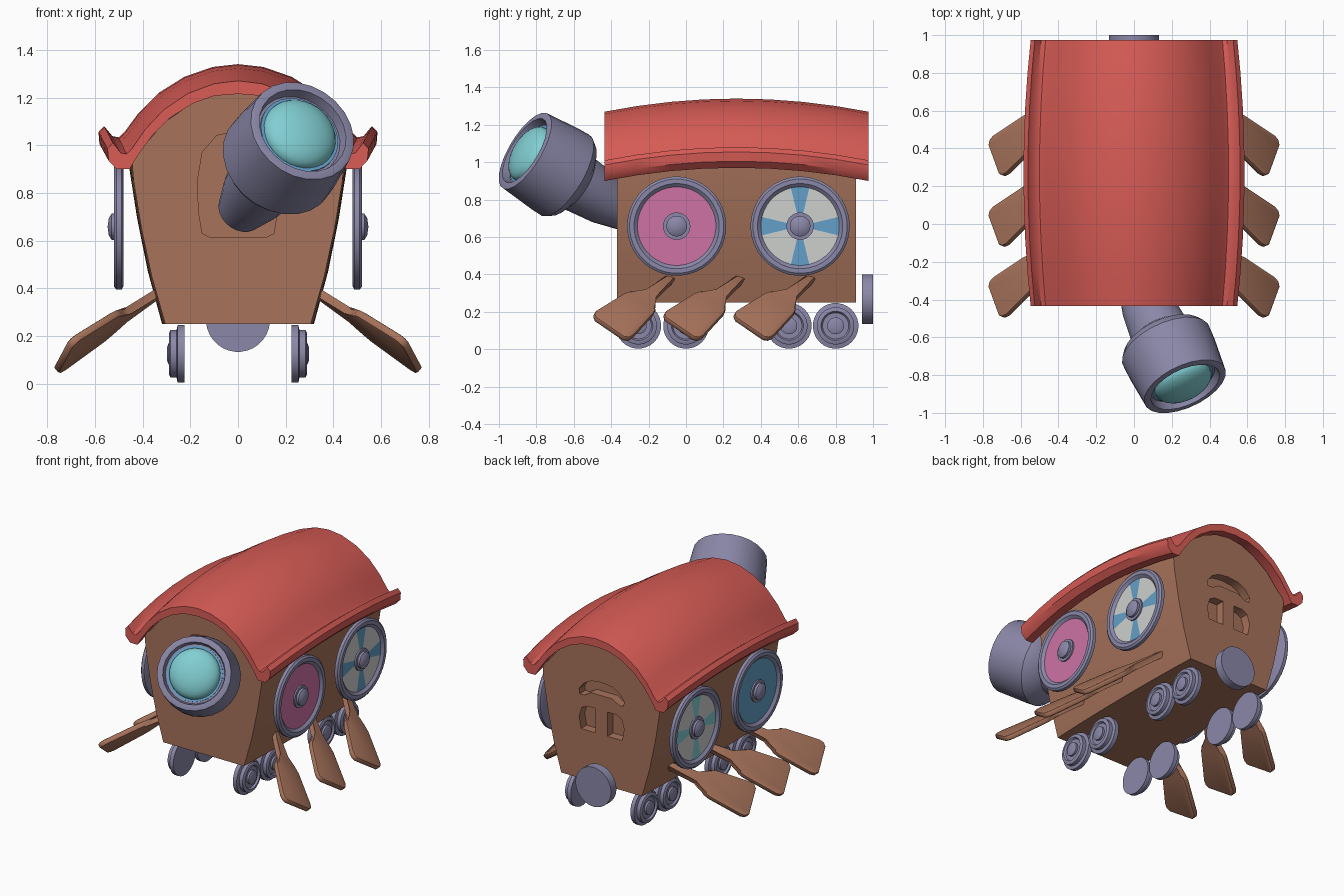
import bpy, bmesh, math
from mathutils import Vector, Matrix

if "Cube" in bpy.data.objects:
    bpy.data.objects.remove(bpy.data.objects["Cube"])


def mat(name, r, g, b):
    m = bpy.data.materials.new(name)
    m.diffuse_color = (r, g, b, 1)
    m.use_nodes = True
    m.node_tree.nodes["Principled BSDF"].inputs["Base Color"].default_value = m.diffuse_color
    return m


BROWN = mat("brown_wood", .39, .172, .105)
RED = mat("red_roof", .69, .107, .093)
METAL = mat("purple_metal", .255, .245, .39)
TEAL = mat("teal_glass", .22, .62, .65)
PINK = mat("pink", .61, .171, .376)
BLUE = mat("blue", .127, .352, .58)
WHITE = mat("pale_grey", .61, .63, .61)


def finish(name, bm, mats, angle=35):
    bmesh.ops.recalc_face_normals(bm, faces=bm.faces)
    me = bpy.data.meshes.new(name)
    bm.to_mesh(me)
    bm.free()
    ob = bpy.data.objects.new(name, me)
    bpy.context.collection.objects.link(ob)
    for m in mats:
        me.materials.append(m)
    if angle:
        smooth(ob, angle)
    return ob


def smooth(ob, angle):
    bpy.ops.object.select_all(action='DESELECT')
    ob.select_set(True)
    bpy.context.view_layer.objects.active = ob
    bpy.ops.object.shade_smooth_by_angle(angle=math.radians(angle))


def loft(name, sections, mats, angle=35):
    """Closed rings of points joined into a capped solid."""
    bm = bmesh.new()
    rings = [[bm.verts.new(p) for p in s] for s in sections]
    n = len(rings[0])
    for a, b in zip(rings, rings[1:]):
        for i in range(n):
            j = (i + 1) % n
            bm.faces.new((a[i], a[j], b[j], b[i]))
    bm.faces.new(rings[0])
    bm.faces.new(rings[-1])
    return finish(name, bm, mats, angle)


def lathe(name, profile, origin, axis, mats, rule=None, seg=32):
    """Spin (radius, height) points; rule(radius, height, degrees) picks the material."""
    bm = bmesh.new()
    rings = []
    for r, h in profile:
        if r == 0:
            rings.append([bm.verts.new((0, 0, h))] * seg)
        else:
            rings.append([bm.verts.new((r * math.cos(t), r * math.sin(t), h))
                          for t in ((k + .5) * math.tau / seg for k in range(seg))])
    for a, b in zip(rings, rings[1:]):
        for i in range(seg):
            j = (i + 1) % seg
            f = bm.faces.new(list(dict.fromkeys((a[i], a[j], b[j], b[i]))))
            if rule:
                c = f.calc_center_median()
                f.material_index = rule(c.xy.length, c.z, math.degrees(math.atan2(c.y, c.x)))
    q = Vector(axis).to_track_quat('Z', 'Y').to_matrix().to_4x4()
    bm.transform(Matrix.Translation(origin) @ q)
    return finish(name, bm, mats)


def both(half):
    """Complete a half outline whose first point lies on the centre line."""
    return half + [(-x, z) for x, z in reversed(half) if x > 0]


def barrel_sections(outline, y0, y1, wide, lift, n=8):
    """Sections along y that swell sideways and rise in the middle."""
    out = []
    for k in range(n + 1):
        t = 2 * k / n - 1
        b = 1 - t * t
        y = y0 + (y1 - y0) * k / n
        out.append([(x * (1 + wide * b), y, z + lift * b * min(1, (z - .25) / .65))
                    for x, z in outline])
    return out


# Wagon body
body_half = [(0, 1.225), (.1, 1.212), (.2, 1.17), (.31, 1.095), (.40, .99), (.446, .95),
             (.438, .85), (.405, .65), (.362, .45), (.305, .25)]
body = loft("wagon_body", barrel_sections(both(body_half), -.37, .91, .045, .07), [BROWN], 0)


# Door recess in front, three window recesses at the back
def cut(outline, y0, y1):
    c = loft("cutter", [[(x, y, z) for x, z in outline] for y in (y0, y1)], [BROWN], 0)
    c.hide_render = True
    m = body.modifiers.new("cut", 'BOOLEAN')
    m.object, m.operation, m.solver = c, 'DIFFERENCE', 'EXACT'
    bpy.context.view_layer.objects.active = body
    bpy.ops.object.modifier_apply(modifier=m.name)
    bpy.data.objects.remove(c)


cut(both([(0, 1.06), (.09, 1.04), (.15, .97), (.17, .85), (.165, .72), (.15, .63), (.12, .615)]),
    -.5, -.28)
for s in (-1, 1):
    cut([(s * x, z) for x, z in [(.045, .59), (.155, .59), (.17, .67), (.15, .735),
                                 (.11, .755), (.045, .755)]], .85, 1.0)
cut(both([(0, .945), (.08, .935), (.135, .905), (.17, .86), (.165, .825), (.13, .825),
          (.08, .855)]) , .85, 1.0)
smooth(body, 30)

# Roof with curled eaves
roof_half = [(0, 1.27), (.1, 1.258), (.21, 1.217), (.31, 1.15), (.39, 1.065), (.445, .985),
             (.468, .963), (.492, .968), (.525, 1.01), (.547, .985), (.543, .935), (.51, .9),
             (.455, .9), (.425, .95), (.36, 1.04), (.285, 1.115), (.19, 1.175), (.1, 1.207), (0, 1.215)]
outline = roof_half + [(-x, z) for x, z in reversed(roof_half) if x > 0]
bm = bmesh.new()
secs = barrel_sections(roof_half, -.435, .975, .07, .07)
for s in (1, -1):  # build each half so the arch stays an open channel
    rings = [[bm.verts.new((s * x, y, z)) for x, y, z in sec] for sec in secs]
    for a, b in zip(rings, rings[1:]):
        for i in range(len(a) - 1):
            bm.faces.new((a[i], a[i + 1], b[i + 1], b[i]))
    for r in (rings[0], rings[-1]):
        bm.faces.new(r)
bmesh.ops.remove_doubles(bm, verts=bm.verts, dist=1e-4)
finish("roof", bm, [RED], 40)

# Large side discs
disc = [(0, 0), (.25, 0), (.265, .008), (.265, .03), (.252, .04), (.228, .04), (.21, .024),
        (.073, .024), (.073, .034), (.055, .034), (.055, .05), (.036, .062), (0, .067)]


def disc_rule(r, h, a):
    if not (.08 < r < .2 and h > .01):
        return 0
    return 2 if abs((a + 45) % 90 - 45) < 14 else 1


for s, y, name, face, wedge in ((1, -.05, "right_front", PINK, PINK), (1, .61, "right_rear", WHITE, BLUE),
                                (-1, -.05, "left_front", BLUE, BLUE), (-1, .61, "left_rear", WHITE, TEAL)):
    lathe(name + "_disc", disc, (s * .48, y, .658), (s, 0, 0), [METAL, face, wedge], disc_rule, 40)

# Small running wheels
wheel = [(0, 0), (.122, 0), (.122, .028), (.1, .033), (.1, .058), (.088, .064), (.078, .064),
         (.07, .052), (.045, .052), (.045, .066), (.03, .072), (0, .072)]
for s in (-1, 1):
    for i, y in enumerate((-.255, 0, .55, .80)):
        lathe("small_wheel_%d_%s" % (i, "right" if s > 0 else "left"), wheel,
              (s * .225, y, .125), (s, 0, 0), [METAL], seg=28)

# Rear round plate
lathe("rear_plate", [(0, 0), (.134, 0), (.134, .058), (0, .058)], (0, .942, .267), (0, 1, 0), [METAL])

# Oars: shaft and blade outline in (along, across)
half_oar = [(-.05, .022), (.19, .024), (.225, .045), (.265, .088), (.30, .1), (.53, .125),
            (.56, .118), (.578, .095)]
oar = half_oar + [(u, -w) for u, w in reversed(half_oar)]
along = Vector((.40, -.33, -.27)).normalized()
normal = along.cross(Vector((.08, .19, -.14))).normalized()
across = normal.cross(along)
for s in (-1, 1):
    for i in range(3):
        p = Vector((.34, -.085 + .375 * i, .375))
        bm = bmesh.new()
        rings = []
        for t in (-.018, .018):
            pts = [p + along * u + across * w + normal * t for u, w in oar]
            rings.append([bm.verts.new((s * v.x, v.y, v.z)) for v in pts])
        for f in rings:
            bm.faces.new(f)
        n = len(oar)
        for k in range(n):
            j = (k + 1) % n
            bm.faces.new((rings[0][k], rings[0][j], rings[1][j], rings[1][k]))
        rim = [e for f in bm.faces if len(f.verts) > 4 for e in f.edges]
        bmesh.ops.bevel(bm, geom=rim, offset=.011, segments=2, affect='EDGES', profile=.5)
        finish("oar_%d_%s" % (i, "right" if s > 0 else "left"), bm, [BROWN], 40)

# Telescope: tapering tube, barrel, blue seat ring and domed lens
axis = Vector((.37, -.795, .48)).normalized()
face = Vector((.27, -.86, 1.06))
lathe("telescope", [(0, -.70), (.1, -.70), (.14, -.54), (.16, -.35), (.225, -.31), (.252, -.27),
                    (.25, -.2), (.233, 0), (.222, .004), (.196, .004), (.186, -.04), (0, -.04)],
      face, axis, [METAL], seg=24)
lathe("lens_seat", [(0, -.045), (.174, -.045), (.174, -.032), (0, -.032)], face, axis, [BLUE])
dome = [(.16 * math.cos(t), -.03 + .075 * math.sin(t)) for t in (k * math.pi / 16 for k in range(8))]
lathe("lens", [(0, -.04), (.16, -.04)] + dome + [(0, .045)], face, axis, [TEAL])
